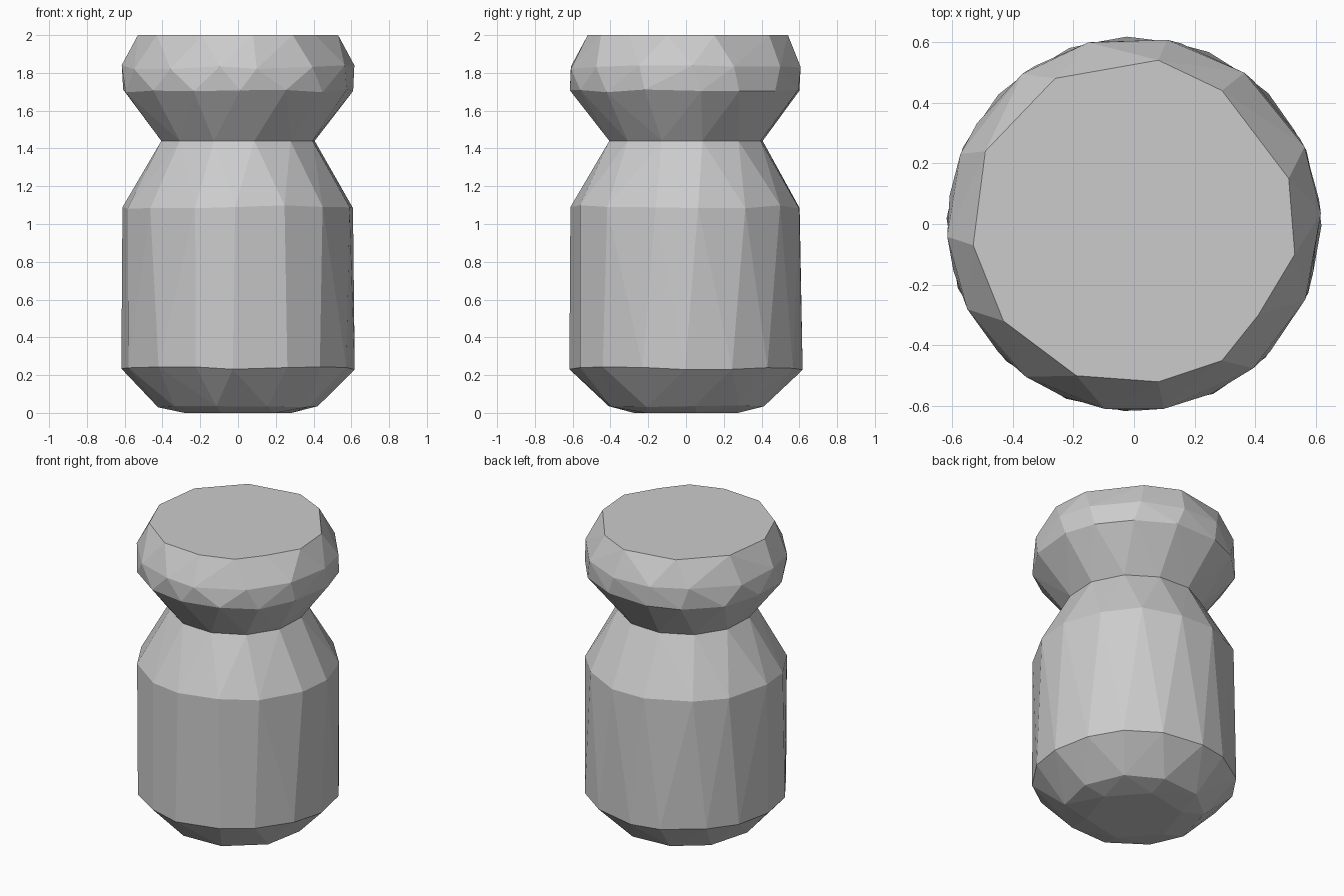
import bpy, bmesh, math, random

random.seed(4)
if "Cube" in bpy.data.objects:
    bpy.data.objects.remove(bpy.data.objects["Cube"], do_unlink=True)

stone = bpy.data.materials.new("plain grey")
stone.use_nodes = True
GREY = (0.6, 0.6, 0.6, 1)
stone.diffuse_color = GREY
stone.node_tree.nodes["Principled BSDF"].inputs["Base Color"].default_value = GREY

NECK_Z = 1.44


def ring(radius, z, sides, phase=0.0, wobble=0.0):
    """Slightly uneven ring of points around the vertical axis."""
    points = []
    for i in range(sides):
        a = math.tau * (i + phase + random.uniform(-wobble, wobble) * 8) / sides
        dz = random.uniform(-wobble, wobble) * 0.6
        points.append((radius * math.cos(a), radius * math.sin(a), z + dz))
    return points


def faceted_hull(name, points):
    """Chiselled solid wrapped around the rings, left open at the hidden neck joint."""
    bm = bmesh.new()
    for p in points:
        bm.verts.new(p)
    hull = bmesh.ops.convex_hull(bm, input=bm.verts[:])
    loose = [g for g in hull["geom_interior"] if isinstance(g, bmesh.types.BMVert)]
    bmesh.ops.delete(bm, geom=loose, context="VERTS")
    joint = [f for f in bm.faces if all(abs(v.co.z - NECK_Z) < 1e-4 for v in f.verts)]
    bmesh.ops.delete(bm, geom=joint, context="FACES")
    bmesh.ops.dissolve_limit(bm, angle_limit=math.radians(1),
                             verts=bm.verts[:], edges=bm.edges[:])
    bmesh.ops.recalc_face_normals(bm, faces=bm.faces[:])
    mesh = bpy.data.meshes.new(name)
    bm.to_mesh(mesh)
    bm.free()
    mesh.materials.append(stone)
    obj = bpy.data.objects.new(name, mesh)
    bpy.context.collection.objects.link(obj)
    return obj


neck = ring(0.415, NECK_Z, 12, 0.4)

# Body: chamfered foot, tall barrel and sloping shoulder
faceted_hull("body",
             ring(0.29, 0.0, 6, 0.2)
             + ring(0.425, 0.035, 10, 0.1, 0.01)
             + ring(0.618, 0.235, 16, 0.0, 0.015)
             + ring(0.612, 1.09, 15, 0.3, 0.015)
             + neck)

# Head: flared underside, rounded rim and flat irregular top
top = [(0.08, 0.54), (0.29, 0.44), (0.51, 0.15), (0.53, -0.10), (0.41, -0.30),
       (0.29, -0.45), (0.08, -0.52), (-0.19, -0.50), (-0.43, -0.32),
       (-0.53, -0.07), (-0.49, 0.24), (-0.26, 0.48)]
faceted_hull("head",
             neck
             + ring(0.615, 1.705, 15, 0.2, 0.015)
             + ring(0.617, 1.83, 14, 0.0, 0.02)
             + [(x, y, 2.0) for x, y in top])
